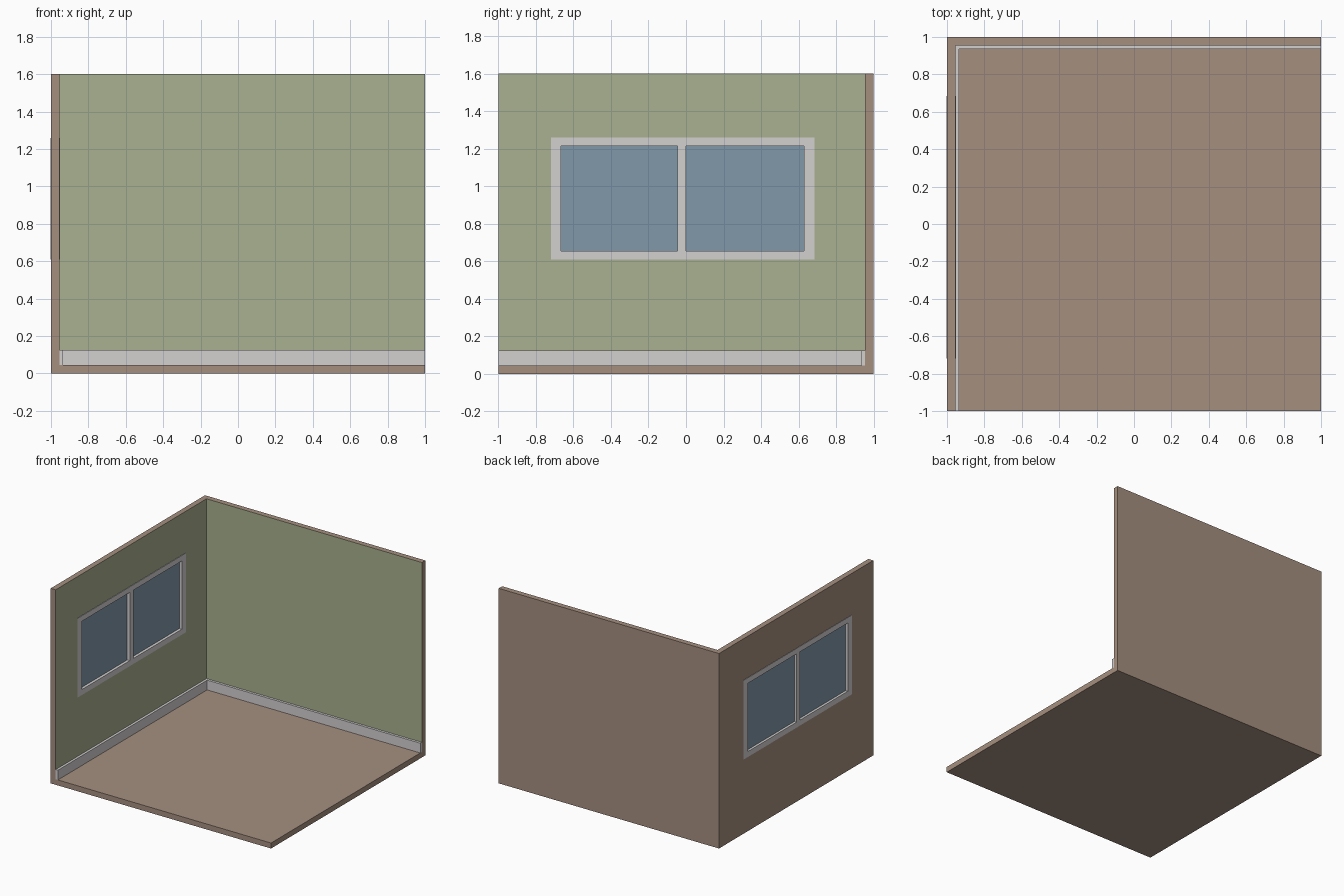
import bpy, bmesh

if "Cube" in bpy.data.objects:
    bpy.data.objects.remove(bpy.data.objects["Cube"])

W = 0.045          # wall and floor thickness
H = 1.6            # room height
IN = -1 + W        # inner face of left wall


def material(name, r, g, b):
    lin = [(c / 255 / 12.92) if c < 10 else ((c / 255 + 0.055) / 1.055) ** 2.4 for c in (r, g, b)]
    m = bpy.data.materials.new(name)
    m.diffuse_color = (*lin, 1)
    m.use_nodes = True
    m.node_tree.nodes["Principled BSDF"].inputs["Base Color"].default_value = m.diffuse_color
    return m


brown = material("warm brown", 165, 143, 127)
green = material("sage green", 169, 177, 144)
white = material("off white", 212, 208, 208)
blue = material("glass blue", 128, 153, 170)


def box(name, lo, hi, mat=None):
    """Axis-aligned box between two corners."""
    bm = bmesh.new()
    bmesh.ops.create_cube(bm, size=1)
    for v in bm.verts:
        v.co = [lo[i] if v.co[i] < 0 else hi[i] for i in range(3)]
    me = bpy.data.meshes.new(name)
    bm.to_mesh(me)
    bm.free()
    ob = bpy.data.objects.new(name, me)
    bpy.context.collection.objects.link(ob)
    if mat:
        me.materials.append(mat)
    return ob


def cut(ob, holes):
    """Subtract boxes from an object and bake the result."""
    cutters = []
    for lo, hi in holes:
        c = box("cutter", lo, hi)
        c.hide_render = True
        mod = ob.modifiers.new("cut", "BOOLEAN")
        mod.operation, mod.solver, mod.object = "DIFFERENCE", "EXACT", c
        cutters.append(c)
    deps = bpy.context.evaluated_depsgraph_get()
    me = bpy.data.meshes.new_from_object(ob.evaluated_get(deps))
    ob.modifiers.clear()
    ob.data = me
    for c in cutters:
        bpy.data.objects.remove(c)


# Window measurements (y and z ranges)
Y0, Y1, Z0, Z1 = -0.72, 0.685, 0.61, 1.26
panes = [(-0.665, -0.045), (0.0, 0.63)]
PZ0, PZ1 = 0.655, 1.215

# Room shell: floor and two walls carved from one block
shell = box("room_shell", (-1, -1, 0), (1, 1, H), brown)
cut(shell, [((IN, -1.5, W), (1.5, 1 - W, H + 1)),
            ((-1.5, Y0 + 0.01, Z0 + 0.01), (-0.5, Y1 - 0.01, Z1 - 0.01))])
shell.data.materials.clear()
shell.data.materials.append(brown)
shell.data.materials.append(green)
for p in shell.data.polygons:      # painted inner wall faces
    left = p.normal.x > 0.9 and abs(p.center.x - IN) < 0.01
    back = p.normal.y < -0.9 and abs(p.center.y - (1 - W)) < 0.01
    p.material_index = 1 if left or back else 0

# Skirting boards
box("left_skirting", (IN, -1, W), (IN + 0.02, 1 - W, 0.125), white)
box("back_skirting", (IN + 0.02, 1 - W - 0.02, W), (1, 1 - W, 0.125), white)

# Window frame with two openings, slightly proud of both wall faces
frame = box("window_frame", (-1.003, Y0, Z0), (IN + 0.004, Y1, Z1), white)
cut(frame, [((-1.5, a, PZ0), (-0.5, b, PZ1)) for a, b in panes])
frame.data.materials.clear()
frame.data.materials.append(white)
for p in frame.data.polygons:
    p.material_index = 0

# Glass panes
for side, (a, b) in zip(("front", "back"), panes):
    box(side + "_window_pane", (-0.983, a, PZ0), (-0.974, b, PZ1), blue)
